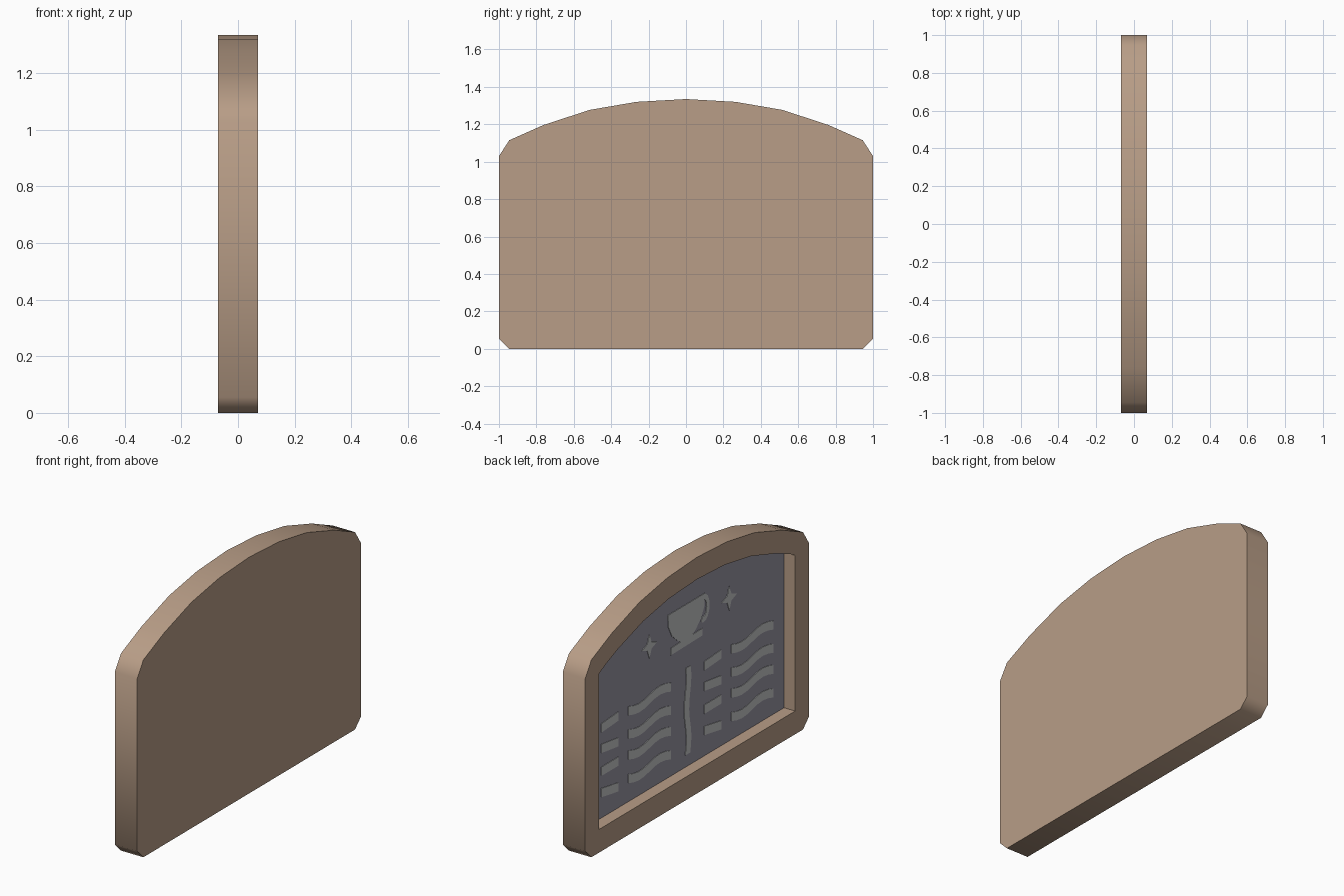
import bpy, bmesh
from math import sin, cos, pi

cube = bpy.data.objects.get("Cube")
if cube:
    bpy.data.objects.remove(cube, do_unlink=True)


def make_material(name, rgb):
    mat = bpy.data.materials.new(name)
    mat.use_nodes = True
    mat.diffuse_color = (*rgb, 1)
    mat.node_tree.nodes["Principled BSDF"].inputs["Base Color"].default_value = (*rgb, 1)
    return mat


wood = make_material("tan_wood", (0.48, 0.338, 0.241))
slate = make_material("grey_slate", (0.318, 0.302, 0.372))
chalk = make_material("pale_chalk", (0.56, 0.572, 0.572))


def finish(bm, name, *mats):
    bmesh.ops.remove_doubles(bm, verts=bm.verts, dist=1e-5)
    bmesh.ops.recalc_face_normals(bm, faces=bm.faces)
    mesh = bpy.data.meshes.new(name)
    bm.to_mesh(mesh)
    bm.free()
    obj = bpy.data.objects.new(name, mesh)
    bpy.context.collection.objects.link(obj)
    for m in mats:
        mesh.materials.append(m)
    return obj


def mirrored(half):
    """Close a half profile whose last point lies on the centre line."""
    return half + [(-y, z) for y, z in reversed(half[:-1])]


def bridge(bm, a, b):
    n = len(a)
    for i in range(n):
        j = (i + 1) % n
        bm.faces.new((a[i], a[j], b[j], b[i]))


# Arched frame with a recess holding the slate, open towards -x
outer = mirrored([(0.945, 0), (1, 0.055), (1, 1.03), (0.945, 1.115),
                  (0.76, 1.197), (0.515, 1.277), (0.265, 1.32), (0, 1.335)])
inner = mirrored([(0.875, 0.131), (0.875, 0.131), (0.875, 1.01), (0.83, 1.035),
                  (0.71, 1.085), (0.48, 1.157), (0.25, 1.197), (0, 1.21)])
half_depth = 0.07
bm = bmesh.new()
loops = [[bm.verts.new((x, y, z)) for y, z in profile] for x, profile in
         ((half_depth, outer), (-half_depth, outer), (-half_depth, inner), (0, inner))]
for a, b in zip(loops, loops[1:]):
    bridge(bm, a, b)
bm.faces.new(loops[0])
panel = bm.faces.new(loops[-1])
panel.material_index = 1
frame = finish(bm, "board_frame", wood, slate)
bpy.ops.object.select_all(action='DESELECT')
frame.select_set(True)
bpy.context.view_layer.objects.active = frame
bpy.ops.object.shade_smooth_by_angle(angle=0.87)


def strip(bm, left, right):
    """Thin plate between two edges given as (across, height) points."""
    layers = []
    for x in (0, -0.003):
        layers.append([[bm.verts.new((x, -u, z)) for u, z in edge] for edge in (left, right)])
    (l0, r0), (l1, r1) = layers
    for i in range(len(left) - 1):
        for p, q in ((l1, r1), (l0, l1), (r1, r0)):
            bm.faces.new((p[i], p[i + 1], q[i + 1], q[i]))
    for i in (0, -1):
        bm.faces.new((l0[i], l1[i], r1[i], r0[i]))


def text_line(bm, u0, u1, z, wave, tilt, steps, height=0.05):
    low, high = [], []
    for i in range(steps + 1):
        t = i / steps
        u = u0 + (u1 - u0) * t
        h = z - wave * sin(2 * pi * t) + tilt * (t - 0.5)
        low.append((u, h - height / 2))
        high.append((u, h + height / 2))
    strip(bm, low, high)


# Two columns of menu lines, each with a short mark and a wavy line
bm = bmesh.new()
for shift in (0, 0.917):
    for z, tilt in ((0.645, 0.01), (0.514, -0.02), (0.395, 0), (0.262, -0.025)):
        text_line(bm, shift - 0.757, shift - 0.606, z, 0, tilt, 1)
        text_line(bm, shift - 0.517, shift - 0.138, z - 0.005, 0.017, -0.01, 8)
finish(bm, "menu_lines", chalk)

# Wavy divider between the columns
bm = bmesh.new()
centre = [(0.012 + 0.01 * sin(i * pi / 3.5), 0.2 + 0.049 * i) for i in range(11)]
strip(bm, [(u - 0.022, z) for u, z in centre], [(u + 0.022, z) for u, z in centre])
finish(bm, "column_divider", chalk)

# Four-pointed sparkles
bm = bmesh.new()
for u in (-0.33, 0.383):
    tips = []
    for i in range(9):
        r = 0.068 if i % 2 == 0 else 0.027
        tips.append((u + r * sin(i * pi / 4), 0.938 + r * cos(i * pi / 4)))
    strip(bm, tips, [(u, 0.938)] * 9)
finish(bm, "sparkles", chalk)

# Cup body, saucer and ring handle
bm = bmesh.new()
cup = [(0.165, 1.05), (0.16, 0.98), (0.13, 0.92), (0.08, 0.875), (0.05, 0.855)]
strip(bm, [(-u, z) for u, z in cup], cup)
strip(bm, [(-0.14, 0.815), (0.145, 0.82)], [(-0.135, 0.855), (0.145, 0.86)])
finish(bm, "cup_drawing", chalk)

bm = bmesh.new()
arc = [-0.65 * pi + 1.3 * pi * i / 10 for i in range(11)]
strip(bm, [(0.155 + 0.026 * cos(a), 0.97 + 0.047 * sin(a)) for a in arc],
      [(0.155 + 0.052 * cos(a), 0.97 + 0.08 * sin(a)) for a in arc])
finish(bm, "cup_handle", chalk)
